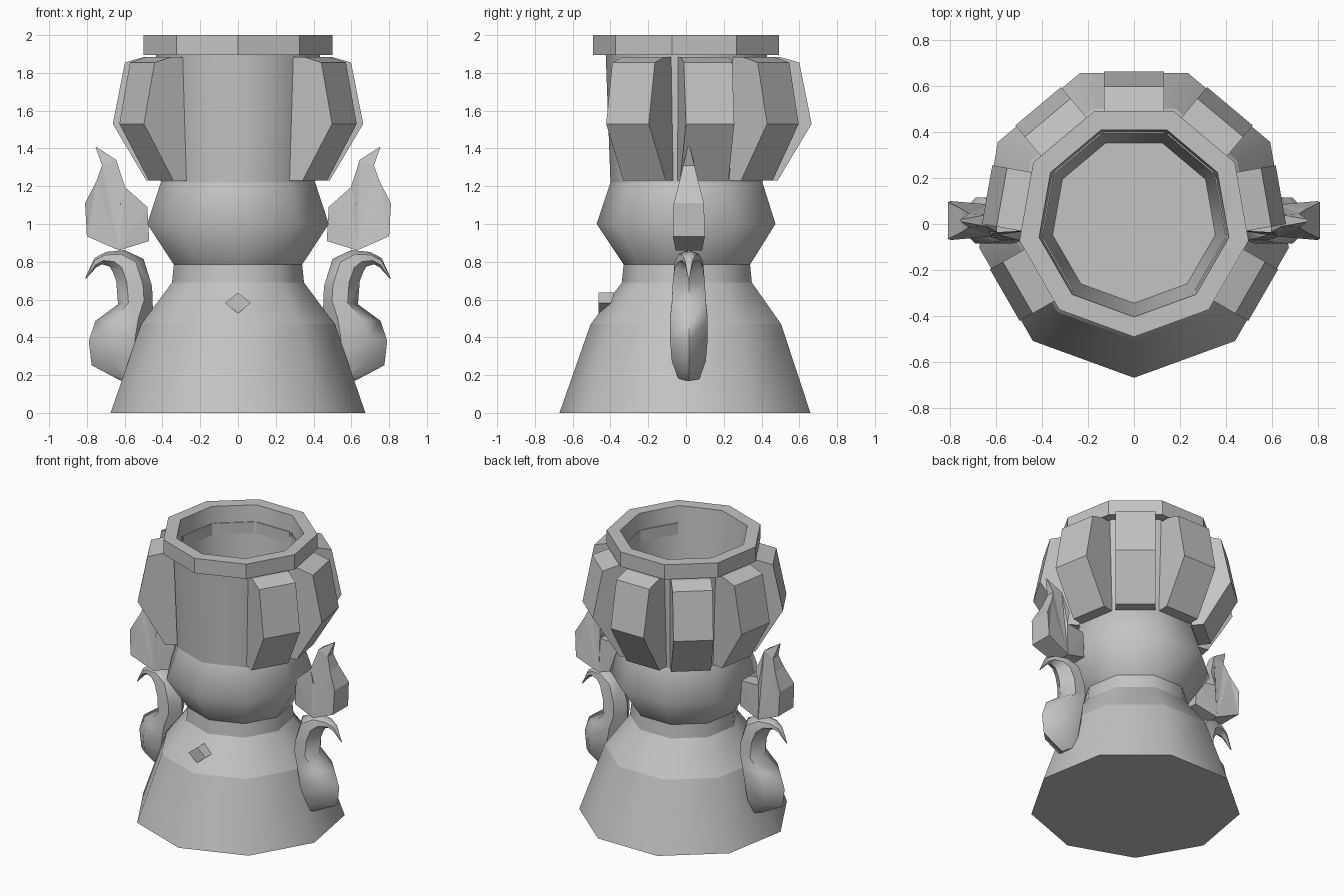
import bpy, bmesh, math
from mathutils import Vector

if "Cube" in bpy.data.objects:
    bpy.data.objects.remove(bpy.data.objects["Cube"])

grey = bpy.data.materials.new("stone grey")
grey.use_nodes = True
grey.diffuse_color = (0.55, 0.55, 0.55, 1)
grey.node_tree.nodes["Principled BSDF"].inputs["Base Color"].default_value = grey.diffuse_color

SIDES, CY = 9, 0.015


def finish(name, bm, smooth=None, recalc=True):
    if recalc:
        bmesh.ops.recalc_face_normals(bm, faces=bm.faces)
    mesh = bpy.data.meshes.new(name)
    bm.to_mesh(mesh)
    bm.free()
    mesh.materials.append(grey)
    ob = bpy.data.objects.new(name, mesh)
    bpy.context.collection.objects.link(ob)
    if smooth:
        bpy.ops.object.select_all(action="DESELECT")
        ob.select_set(True)
        bpy.context.view_layer.objects.active = ob
        bpy.ops.object.shade_smooth_by_angle(angle=math.radians(smooth))
    return ob


def bridge(bm, a, b):
    n = len(a)
    for i in range(n):
        bm.faces.new((a[i], a[(i + 1) % n], b[(i + 1) % n], b[i]))


def lathe(name, profile, smooth=None, cap_first=False, cap_last=False):
    """Nine-sided turned part with one corner at the front; profile runs upward on outer walls."""
    bm = bmesh.new()
    rings = []
    for r, z in profile:
        angles = [-math.pi / 2 + math.tau * i / SIDES for i in range(SIDES)]
        rings.append([bm.verts.new((r * math.cos(a), CY + r * math.sin(a), z)) for a in angles])
    for a, b in zip(rings, rings[1:]):
        bridge(bm, a, b)
    if cap_first:
        bm.faces.new(rings[0][::-1])
    if cap_last:
        bm.faces.new(rings[-1])
    return finish(name, bm, smooth, recalc=False)


def mirror_copy(ob, name):
    bm = bmesh.new()
    bm.from_mesh(ob.data)
    for v in bm.verts:
        v.co.x *= -1
    bmesh.ops.reverse_faces(bm, faces=bm.faces)
    return finish(name, bm)


# Turned body, stacked in bands so the seams stay crisp
lathe("skirt", [(0.685, 0), (0.52, 0.47)], 60, cap_first=True)
lathe("shoulders", [(0.52, 0.47), (0.355, 0.69)], 60)
lathe("neck", [(0.355, 0.69), (0.345, 0.785)], 60)
lathe("face_bulge", [(0.345, 0.785), (0.488, 1.0), (0.415, 1.22)], 60)
lathe("head", [(0.415, 1.22), (0.44, 1.895)], 60)
lathe("rim", [(0.43, 1.895), (0.507, 1.895), (0.507, 2.0), (0.42, 2.0)])
lathe("cup_inside", [(0.42, 2.0), (0.36, 1.25)], 60, cap_last=True)

# Angular head-dress plumes on every facet but the two front ones
plume = [(0.38, 1.23), (0.47, 1.23), (0.65, 1.53), (0.585, 1.855), (0.48, 1.885), (0.38, 1.885)]
for k in range(7):
    a = math.radians(-30 + 40 * k)
    out = Vector((math.cos(a), math.sin(a), 0))
    side = Vector((-out.y, out.x, 0))
    bm = bmesh.new()
    loops = [[bm.verts.new(out * r + side * w + Vector((0, CY, z))) for r, z in plume]
             for w in (-0.13, 0.13)]
    bridge(bm, *loops)
    for loop in loops:
        bm.faces.new(loop)
    finish(f"plume_{k + 1}", bm)

# Flat flame beside the face: outline x, z and half thickness
flame = [(0.47, 0.91, 0.045), (0.63, 0.86, 0.07), (0.80, 0.935, 0.085), (0.81, 1.11, 0.08),
         (0.75, 1.225, 0.05), (0.72, 1.31, 0.03), (0.755, 1.41, 0.005), (0.645, 1.34, 0.025),
         (0.598, 1.195, 0.05), (0.625, 1.1, 0.06), (0.48, 1.09, 0.045)]
bm = bmesh.new()
loops = [[bm.verts.new((x, CY + s * t, z)) for x, z, t in flame] for s in (-1, 1)]
bridge(bm, *loops)
for loop in loops:
    bm.faces.new(loop)
bmesh.ops.triangulate(bm, faces=[f for f in bm.faces if len(f.verts) > 4])
left_flame = finish("left_flame", bm)
mirror_copy(left_flame, "right_flame")

# Curled arm: stations of inner point, outer point, half thickness
arm = [((0.53, 0.20), (0.62, 0.17), 0.055), ((0.48, 0.32), (0.775, 0.252), 0.09),
       ((0.46, 0.42), (0.79, 0.38), 0.1), ((0.45, 0.51), (0.755, 0.487), 0.1),
       ((0.452, 0.60), (0.635, 0.575), 0.09), ((0.455, 0.67), (0.645, 0.70), 0.085),
       ((0.50, 0.815), (0.665, 0.75), 0.075), ((0.60, 0.862), (0.68, 0.775), 0.055),
       ((0.70, 0.852), (0.72, 0.787), 0.035), ((0.76, 0.82), (0.75, 0.77), 0.02),
       ((0.81, 0.712), (0.805, 0.71), 0.003)]
bm = bmesh.new()
rings = []
for p, q, t in arm:
    ring = []
    for f, s in ((0, 0), (0.25, -1), (0.7, -1), (1, 0), (0.7, 1), (0.25, 1)):
        ring.append(bm.verts.new((p[0] + (q[0] - p[0]) * f, CY + s * t, p[1] + (q[1] - p[1]) * f)))
    rings.append(ring)
for a, b in zip(rings, rings[1:]):
    bridge(bm, a, b)
bm.faces.new(rings[0])
bm.faces.new(rings[-1])
left_arm = finish("left_arm", bm, 50)
mirror_copy(left_arm, "right_arm")

# Diamond button on the chest
bm = bmesh.new()
loops = [[bm.verts.new((x, y, 0.582 + z)) for x, z in ((-0.068, 0), (0, -0.055), (0.068, 0), (0, 0.055))]
         for y in (-0.462, -0.33)]
bridge(bm, *loops)
for loop in loops:
    bm.faces.new(loop)
finish("chest_button", bm)
